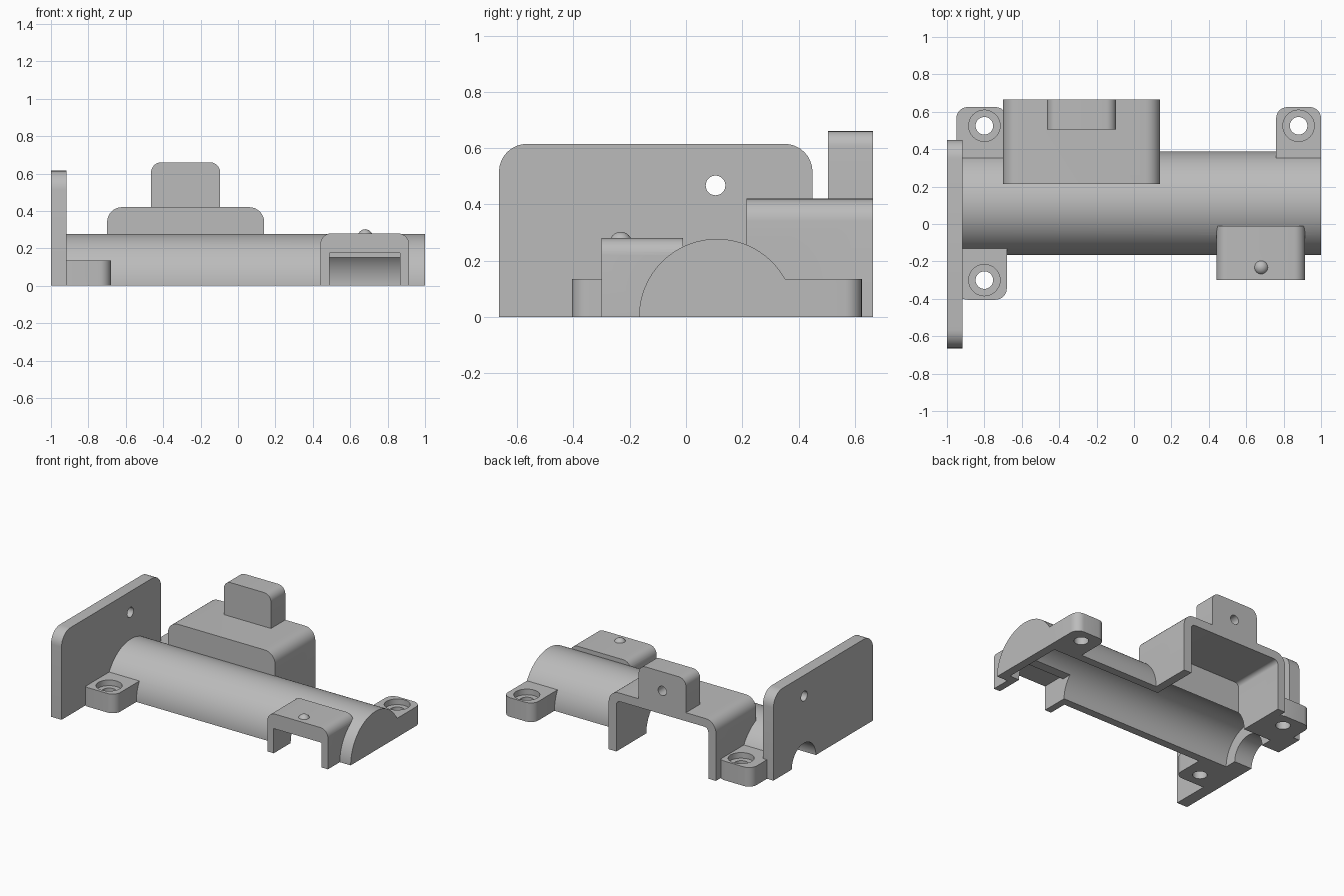
import bpy, bmesh
from math import sin, cos, pi

cube = bpy.data.objects.get("Cube")
if cube:
    bpy.data.objects.remove(cube, do_unlink=True)

grey = bpy.data.materials.new("plain_grey")
grey.use_nodes = True
colour = (0.5, 0.5, 0.5, 1)
grey.diffuse_color = colour
grey.node_tree.nodes["Principled BSDF"].inputs["Base Color"].default_value = colour

AXIS_Y = 0.11      # centre line of the barrel
FLOOR = -0.1       # parts run below the floor and are trimmed at the end


def place(axis, a, b, t):
    return {"X": (t, a, b), "Y": (a, t, b), "Z": (a, b, t)}[axis]


def prism(name, outline, axis, lo, hi):
    """Extrude a 2D outline along an axis."""
    bm = bmesh.new()
    face = bm.faces.new([bm.verts.new(place(axis, a, b, lo)) for a, b in outline])
    ext = bmesh.ops.extrude_face_region(bm, geom=[face])
    move = place(axis, 0, 0, hi - lo)
    bmesh.ops.translate(bm, vec=move, verts=[v for v in ext["geom"] if isinstance(v, bmesh.types.BMVert)])
    bmesh.ops.recalc_face_normals(bm, faces=bm.faces)
    mesh = bpy.data.meshes.new(name)
    bm.to_mesh(mesh)
    bm.free()
    mesh.materials.append(grey)
    obj = bpy.data.objects.new(name, mesh)
    bpy.context.collection.objects.link(obj)
    return obj


def circle(a, b, r, n=32):
    return [(a + r * cos(2 * pi * i / n), b + r * sin(2 * pi * i / n)) for i in range(n)]


def rounded(a0, a1, b0, b1, r=0.0, n=8):
    """Rectangle with both corners on the b1 side rounded."""
    if r == 0:
        return [(a0, b0), (a1, b0), (a1, b1), (a0, b1)]
    s = 1 if b1 > b0 else -1
    pts = [(a0, b0), (a1, b0)]
    for centre, start in ((a1 - r, 0), (a0 + r, pi / 2)):
        for i in range(n + 1):
            t = start + pi / 2 * i / n
            pts.append((centre + r * cos(t), b1 - s * r + s * r * sin(t)))
    return pts


def combine(target, tool, operation):
    mod = target.modifiers.new(tool.name, "BOOLEAN")
    mod.operation = operation
    mod.solver = "EXACT"
    mod.object = tool
    bpy.ops.object.select_all(action="DESELECT")
    bpy.context.view_layer.objects.active = target
    target.select_set(True)
    bpy.ops.object.modifier_apply(modifier=mod.name)
    bpy.data.objects.remove(tool, do_unlink=True)


# Solid parts: barrel, end plate, back hood with lug, front hood
body = prism("bracket_housing", circle(AXIS_Y, 0, 0.277, 96), "X", -0.95, 1)
solids = [
    prism("end_plate", rounded(-0.665, 0.45, FLOOR, 0.615, 0.1), "X", -1, -0.917),
    prism("back_hood", rounded(-0.7, 0.14, FLOOR, 0.42, 0.08), "Y", 0.215, 0.665),
    prism("back_lug", rounded(-0.465, -0.095, 0.39, 0.66, 0.055), "Y", 0.505, 0.665),
    prism("front_hood", rounded(0.44, 0.915, FLOOR, 0.28, 0.06), "Y", -0.3, -0.01),
]

# Screw tabs, each with the centre of its hole
tabs = [(-0.95, -0.68, -0.1, -0.405, -0.8, -0.3),
        (-0.95, -0.68, 0.32, 0.625, -0.8, 0.525),
        (0.76, 1, 0.32, 0.625, 0.88, 0.525)]
for x0, x1, y0, y1, hx, hy in tabs:
    solids.append(prism("screw_tab", rounded(x0, x1, y0, y1, 0.06), "Z", FLOOR, 0.135))

# Small locating bump on the front hood
bpy.ops.mesh.primitive_uv_sphere_add(segments=24, ring_count=12, radius=0.04, location=(0.68, -0.232, 0.262))
bump = bpy.context.object
bump.name = "locating_bump"
bump.data.materials.append(grey)
solids.append(bump)

for part in solids:
    combine(body, part, "UNION")

# Hollow barrel, hood cavities, shaft notch, holes and flat underside
cuts = [
    prism("bore", circle(AXIS_Y, 0, 0.22, 96), "X", -0.86, 0.94),
    prism("shaft_notch", circle(AXIS_Y, 0, 0.135, 48), "X", -1.1, -0.8),
    prism("back_cavity", rounded(-0.64, 0.08, -0.2, 0.36, 0.03), "Y", 0.275, 0.8),
    prism("front_cavity", rounded(0.49, 0.865, -0.2, 0.175), "Y", -0.4, -0.12),
    prism("front_window", rounded(0.49, 0.865, -0.2, 0.15), "Y", -0.3, AXIS_Y),
    prism("plate_hole", circle(0.105, 0.467, 0.035), "X", -1.1, -0.85),
    prism("lug_hole", circle(-0.28, 0.525, 0.033), "Y", 0.58, 0.8),
]
for x0, x1, y0, y1, hx, hy in tabs:
    cuts.append(prism("screw_hole", circle(hx, hy, 0.047), "Z", -0.2, 0.2))
    cuts.append(prism("counterbore", circle(hx, hy, 0.084), "Z", 0.095, 0.2))
cuts.append(prism("floor_trim", rounded(-2, 2, -2, 2), "Z", -1, 0))
for part in cuts:
    combine(body, part, "DIFFERENCE")

bpy.ops.object.shade_smooth_by_angle(angle=pi / 6)
